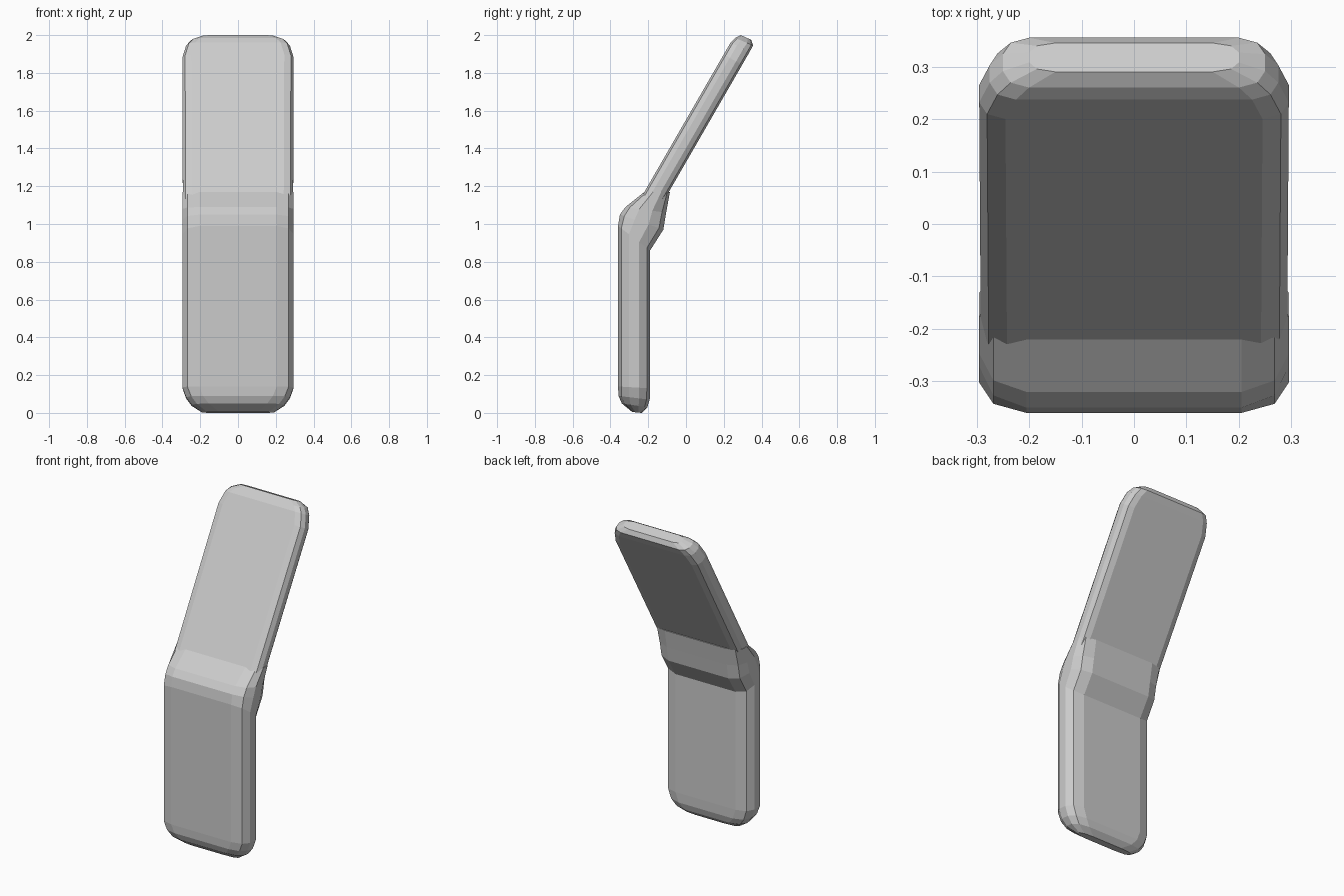
import bpy
from mathutils import Vector

cube = bpy.data.objects.get("Cube")
if cube:
    bpy.data.objects.remove(cube, do_unlink=True)

grey = bpy.data.materials.new("plain_grey")
grey.use_nodes = True
COLOUR = (0.6, 0.6, 0.6, 1.0)
grey.diffuse_color = COLOUR
grey.node_tree.nodes["Principled BSDF"].inputs["Base Color"].default_value = COLOUR


def section(front, back, half, edge, depth):
    """Rounded rectangle spanning a front (y, z) and back (y, z) point."""
    f, b = Vector((0, *front)), Vector((0, *back))
    # quarter outline: face edge, softened corner, side edge
    corner = [(half - edge, 0), (half - edge * 0.3, depth * 0.3), (half, depth)]
    right = corner + [(x, 1 - t) for x, t in reversed(corner)]
    loop = right + [(-x, t) for x, t in reversed(right)]
    return [f.lerp(b, t) + Vector((x, 0, 0)) for x, t in loop]


def loft(name, rows, edge, depth):
    """Skin a closed pad through a stack of sections."""
    verts, faces = [], []
    for front, back, half in rows:
        verts += section(front, back, half, edge, depth)
    n = len(verts) // len(rows)
    for r in range(len(rows) - 1):
        for i in range(n):
            a, c = r * n + i, r * n + (i + 1) % n
            faces.append((a, c, c + n, a + n))
    faces.append(tuple(reversed(range(n))))
    faces.append(tuple(range(len(verts) - n, len(verts))))
    mesh = bpy.data.meshes.new(name)
    mesh.from_pydata(verts, [], faces)
    mesh.materials.append(grey)
    obj = bpy.data.objects.new(name, mesh)
    bpy.context.collection.objects.link(obj)
    return obj


# Lower pad with the thick bend at its top
loft("lower_pad", [
    ((-0.285, 0.005), (-0.235, 0.0), 0.19),
    ((-0.34, 0.05), (-0.205, 0.03), 0.245),
    ((-0.357, 0.09), (-0.192, 0.07), 0.275),
    ((-0.36, 0.14), (-0.19, 0.13), 0.295),
    ((-0.36, 0.99), (-0.19, 0.86), 0.295),
    ((-0.35, 1.05), (-0.12, 0.97), 0.295),
    ((-0.32, 1.09), (-0.105, 1.06), 0.295),
    ((-0.22, 1.17), (-0.085, 1.17), 0.295),
], 0.09, 0.34)

# Thinner upper pad leaning back
loft("upper_pad", [
    ((-0.245, 1.127), (-0.148, 1.071), 0.292),
    ((0.20, 1.898), (0.297, 1.842), 0.295),
    ((0.237, 1.962), (0.335, 1.908), 0.275),
    ((0.26, 1.985), (0.355, 1.945), 0.25),
    ((0.29, 2.0), (0.345, 1.975), 0.2),
], 0.05, 0.33)

# Consistent outward faces
import bmesh
for obj in bpy.data.objects:
    if obj.name.endswith("_pad"):
        bm = bmesh.new()
        bm.from_mesh(obj.data)
        bmesh.ops.recalc_face_normals(bm, faces=bm.faces)
        bm.to_mesh(obj.data)
        bm.free()
